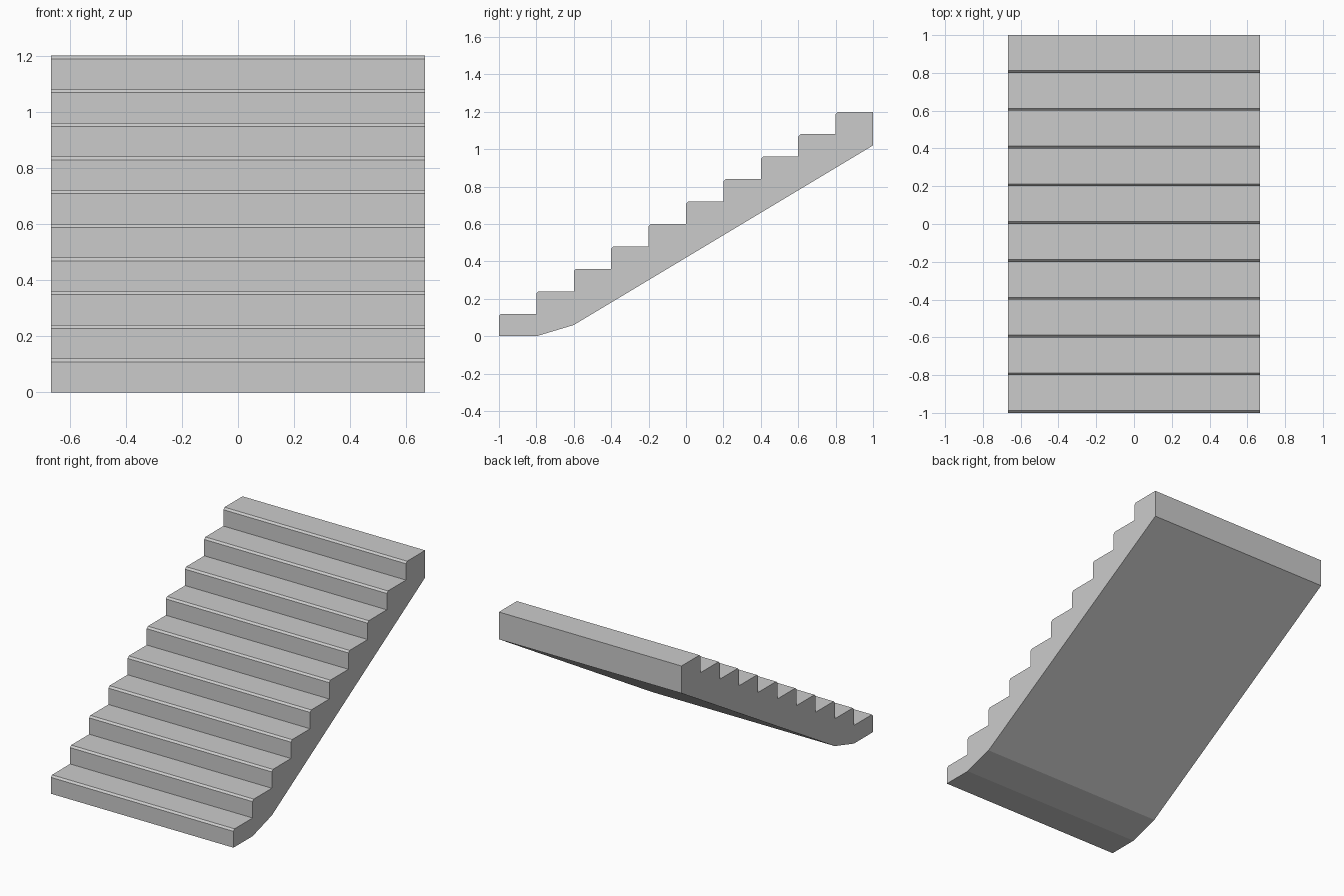
import bpy, bmesh

if "Cube" in bpy.data.objects:
    bpy.data.objects.remove(bpy.data.objects["Cube"])

STEPS, DEPTH, RISE, NOSE, HALF_W = 10, 0.2, 0.12, 0.012, 0.667

# Side profile (y, z): chamfered treads going up, then the sloped underside
profile = [(-1.0, 0.0)]
for i in range(STEPS):
    y, top = -1 + i * DEPTH, (i + 1) * RISE
    if i:
        profile.append((y, i * RISE))
    profile += [(y, top - NOSE), (y + NOSE, top)]
profile += [(1.0, STEPS * RISE), (1.0, 1.02), (-0.6, 0.06), (-0.8, 0.0)]

# Extrude the profile across the stair width
bm = bmesh.new()
side = bm.faces.new([bm.verts.new((-HALF_W, y, z)) for y, z in profile])
ext = bmesh.ops.extrude_face_region(bm, geom=[side], use_keep_orig=True)
verts = [g for g in ext["geom"] if isinstance(g, bmesh.types.BMVert)]
bmesh.ops.translate(bm, verts=verts, vec=(2 * HALF_W, 0, 0))
bmesh.ops.recalc_face_normals(bm, faces=bm.faces)

mesh = bpy.data.meshes.new("staircase")
bm.to_mesh(mesh)
bm.free()
bpy.context.collection.objects.link(bpy.data.objects.new("staircase", mesh))
